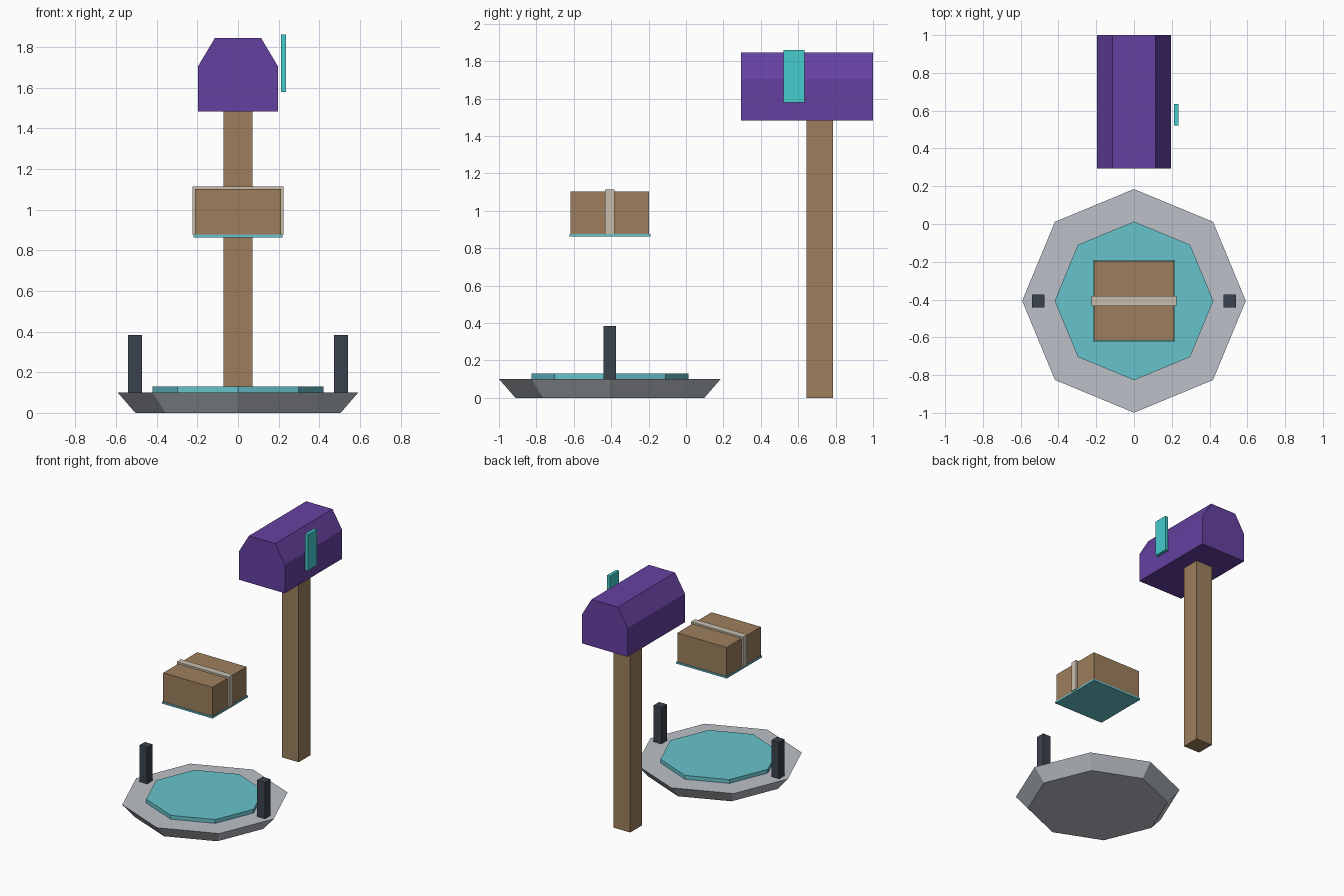
import bpy
import bmesh
import math

cube = bpy.data.objects.get("Cube")
if cube:
    bpy.data.objects.remove(cube, do_unlink=True)


def material(name, *srgb):
    """One flat colour, given as 0-255 display values and stored linear."""
    lin = [((c / 255 + 0.055) / 1.055) ** 2.4 for c in srgb] + [1.0]
    mat = bpy.data.materials.new(name)
    mat.use_nodes = True
    mat.diffuse_color = lin
    bsdf = mat.node_tree.nodes["Principled BSDF"]
    bsdf.inputs["Base Color"].default_value = lin
    bsdf.inputs["Roughness"].default_value = 0.9
    return mat


purple = material("purple", 101, 65, 160)
wood = material("wood brown", 157, 127, 92)
turquoise = material("bright turquoise", 70, 204, 205)
teal = material("soft teal", 103, 194, 204)
stone = material("stone grey", 188, 193, 200)
charcoal = material("charcoal", 59, 66, 77)
tape_colour = material("pale tape", 200, 190, 172)


def finish(name, bm, mat):
    bmesh.ops.recalc_face_normals(bm, faces=bm.faces)
    mesh = bpy.data.meshes.new(name)
    bm.to_mesh(mesh)
    bm.free()
    mesh.materials.append(mat)
    obj = bpy.data.objects.new(name, mesh)
    bpy.context.collection.objects.link(obj)
    return obj


def box(name, mat, x, y, z):
    """Box from (min, max) ranges on each axis."""
    bm = bmesh.new()
    bmesh.ops.create_cube(bm, size=1)
    for v in bm.verts:
        v.co = [r[0] + (c + 0.5) * (r[1] - r[0]) for c, r in zip(v.co, (x, y, z))]
    return finish(name, bm, mat)


def octagon(name, mat, y, z, r_low, r_high):
    """Eight-sided slab with a corner on each axis."""
    bm = bmesh.new()
    rings = []
    for r, h in ((r_low, z[0]), (r_high, z[1])):
        angles = [math.tau * i / 8 for i in range(8)]
        rings.append([bm.verts.new((r * math.cos(a), y + r * math.sin(a), h)) for a in angles])
        bm.faces.new(rings[-1])
    for i in range(8):
        j = (i + 1) % 8
        bm.faces.new((rings[0][i], rings[0][j], rings[1][j], rings[1][i]))
    return finish(name, bm, mat)


# Landing pad with raised disc and two side posts
PAD_Y = -0.407
octagon("pad_base", stone, PAD_Y, (0, 0.1), 0.505, 0.592)
octagon("pad_disc", teal, PAD_Y, (0.1, 0.13), 0.42, 0.42)
for side, x in (("left", 0.507), ("right", -0.507)):
    box(side + "_pad_post", charcoal, (x - 0.034, x + 0.034),
        (PAD_Y - 0.034, PAD_Y + 0.034), (0.1, 0.383))

# Floating parcel, tape band and thin tray
box("parcel", wood, (-0.212, 0.212), (PAD_Y - 0.21, PAD_Y + 0.21), (0.877, 1.102))
box("parcel_tape", tape_colour, (-0.224, 0.224), (PAD_Y - 0.026, PAD_Y + 0.026), (0.877, 1.115))
box("parcel_tray", teal, (-0.218, 0.218), (PAD_Y - 0.217, PAD_Y + 0.217), (0.864, 0.877))

# Mailbox post
box("mailbox_post", wood, (-0.071, 0.071), (0.645, 0.787), (0, 1.482))

# Mailbox body: chamfered profile extruded front to back
half = [(0.197, 1.482), (0.197, 1.705), (0.113, 1.846)]
profile = half + [(-x, z) for x, z in reversed(half)]
bm = bmesh.new()
face = bm.faces.new([bm.verts.new((x, 0.295, z)) for x, z in profile])
extruded = bmesh.ops.extrude_face_region(bm, geom=[face])["geom"]
bmesh.ops.translate(bm, vec=(0, 0.705, 0),
                    verts=[g for g in extruded if isinstance(g, bmesh.types.BMVert)])
if not any(len(f.verts) == 6 and f.calc_center_median().y < 0.3 for f in bm.faces):
    bm.faces.new([v for v in bm.verts if v.co.y < 0.3])
finish("mailbox_body", bm, purple)

# Raised flag beside the mailbox
box("mailbox_flag", turquoise, (0.211, 0.236), (0.521, 0.634), (1.58, 1.861))
